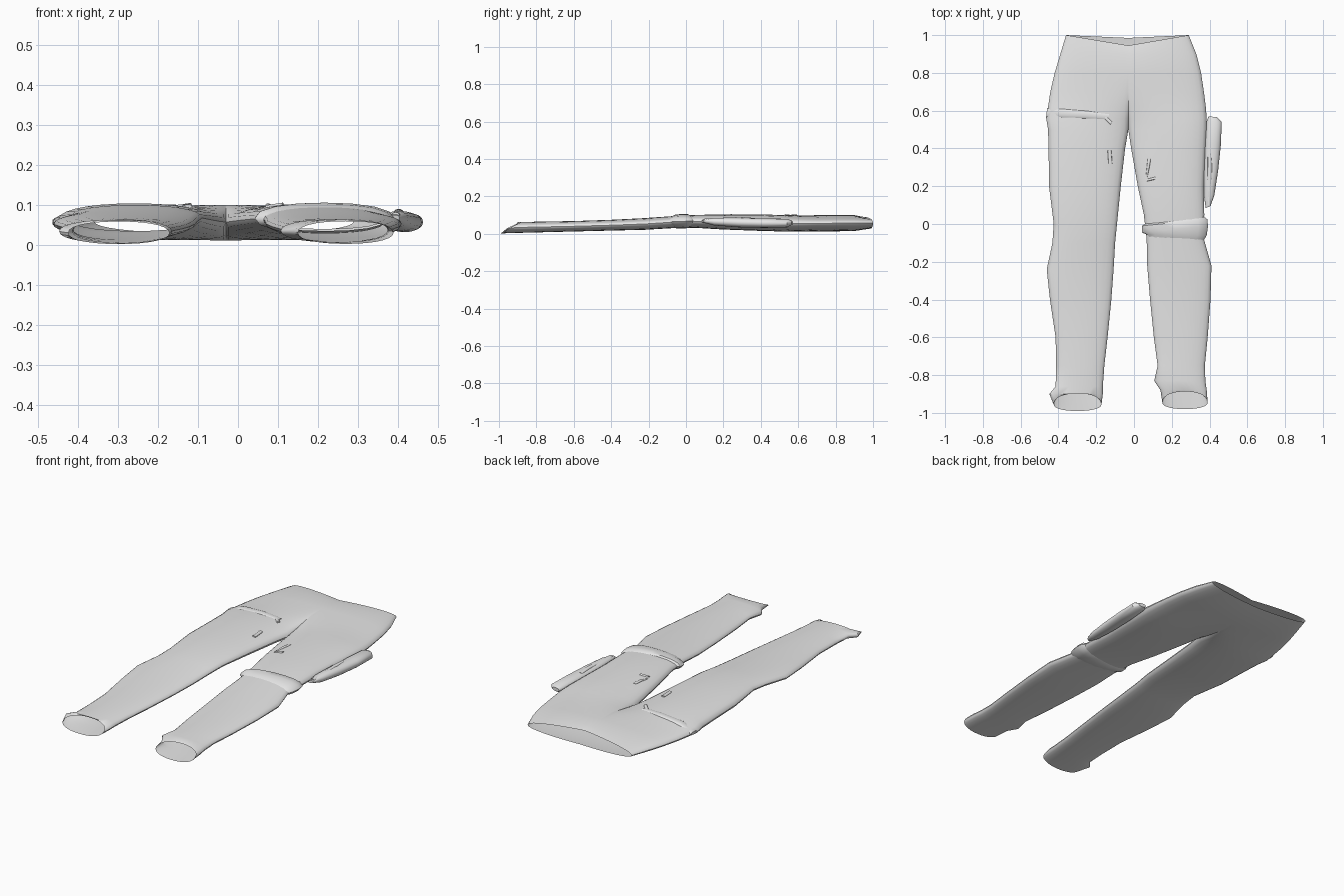
import bpy, bmesh, math

old = bpy.data.objects.get("Cube")
if old:
    bpy.data.objects.remove(old, do_unlink=True)

# One cloth colour for everything
cloth = bpy.data.materials.new("grey_cloth")
cloth.use_nodes = True
cloth.diffuse_color = (0.8, 0.8, 0.8, 1)
cloth.node_tree.nodes["Principled BSDF"].inputs["Base Color"].default_value = (0.8, 0.8, 0.8, 1)

STEPS = 14
CENTRE = -0.03

# Height of the lower and upper cloth layers along the length
HEIGHTS = [(-1, 0, .055), (-.9, .005, .063), (-.5, .015, .07), (-.2, .022, .085), (0, .035, .1),
           (.25, .02, .105), (.6, .01, .1), (.9, .015, .1), (1, .028, .09)]


def layers(y):
    for (a, lo0, hi0), (b, lo1, hi1) in zip(HEIGHTS, HEIGHTS[1:]):
        if y <= b:
            t = (y - a) / (b - a)
            return lo0 + (lo1 - lo0) * t, hi0 + (hi1 - hi0) * t
    return HEIGHTS[-1][1:]


def rounded(d, power=2.2):
    return max(0, 1 - abs(d) ** power) ** (1 / power)


def finish(bm, name):
    bmesh.ops.remove_doubles(bm, verts=bm.verts, dist=0.0004)
    bmesh.ops.recalc_face_normals(bm, faces=bm.faces)
    mesh = bpy.data.meshes.new(name)
    bm.to_mesh(mesh)
    bm.free()
    mesh.materials.append(cloth)
    obj = bpy.data.objects.new(name, mesh)
    bpy.context.collection.objects.link(obj)
    bpy.ops.object.select_all(action='DESELECT')
    obj.select_set(True)
    bpy.context.view_layer.objects.active = obj
    bpy.ops.object.shade_smooth_by_angle(angle=math.radians(40))
    return obj


def bridge(bm, rings):
    for a, b in zip(rings, rings[1:]):
        for i in range(len(a) - 1):
            bm.faces.new((a[i], a[i + 1], b[i + 1], b[i]))


def trouser_half(bm, rows):
    """Rows of (y, outer x, inner x); the inner seam is open above the crotch."""
    rings = []
    for n, (y, outer, inner) in enumerate(rows):
        lo, hi = layers(y)
        mid, half = (lo + hi) / 2, (hi - lo) / 2
        closed = min(1, max(0, (0.68 - y) / 0.18))
        ring = []
        for i in range(2 * STEPS + 1):
            side = 1 if i <= STEPS else -1
            j = i if side > 0 else 2 * STEPS - i
            u = (1 - math.cos(math.pi * j / STEPS)) / 2
            leg, hip = rounded(2 * u - 1), rounded(u)
            thick = leg * closed + hip * (1 - closed)
            yy = y
            if n == 0:                       # waist dips to the middle
                yy -= (0.055 if side > 0 else 0.015) * (1 - u)
            if n == len(rows) - 1:           # slanted ankle opening
                yy += leg * (0.058 if side > 0 else -0.035)
            ring.append(bm.verts.new((inner + (outer - inner) * u, yy, mid + side * half * thick)))
        rings.append(ring)
    bridge(bm, rings)


def cloth_tube(name, path, cap=True):
    """Closed soft tube through stations (x0, x1, y0, y1, low z, high z)."""
    bm = bmesh.new()
    rings = []
    for x0, x1, y0, y1, lo, hi in path:
        ring = []
        for i in range(17):
            a = 2 * math.pi * (i % 16) / 16
            u = (1 - math.cos(a)) / 2
            z = (lo + hi) / 2 + math.copysign(rounded(2 * u - 1), math.sin(a)) * (hi - lo) / 2
            ring.append(bm.verts.new((x0 + (x1 - x0) * u, y0 + (y1 - y0) * u, z)))
        rings.append(ring)
    bridge(bm, rings)
    if cap:
        for ring in (rings[0], rings[-1]):
            bm.faces.new(ring[:-1])
    return finish(bm, name)


# Trousers: right half, then left half, welded along the centre seam
right_rows = [(1, -.36, CENTRE), (.9, -.39, CENTRE), (.8, -.42, CENTRE), (.7, -.443, CENTRE),
              (.62, -.455, CENTRE), (.56, -.465, CENTRE), (.5, -.455, CENTRE), (.4, -.452, -.047),
              (.2, -.45, -.07), (0, -.425, -.09), (-.1, -.432, -.1), (-.24, -.462, -.108),
              (-.4, -.445, -.12), (-.6, -.415, -.14), (-.75, -.412, -.157), (-.86, -.415, -.165),
              (-.9, -.448, -.165), (-.955, -.425, -.172)]
left_rows = [(1, .29, CENTRE), (.9, .33, CENTRE), (.8, .355, CENTRE), (.7, .37, CENTRE),
             (.62, .38, CENTRE), (.56, .385, CENTRE), (.5, .385, CENTRE), (.4, .38, -.015),
             (.2, .37, .02), (.05, .372, .052), (-.08, .37, .067), (-.22, .41, .07),
             (-.4, .405, .085), (-.6, .39, .105), (-.75, .375, .125), (-.83, .378, .107),
             (-.88, .385, .14), (-.945, .39, .15)]
bm = bmesh.new()
for rows in (right_rows, left_rows):
    trouser_half(bm, rows)
trousers = finish(bm, "trousers")

# Folded cloth roll round the left knee
cloth_tube("knee_fold", [(.055, .37, .0, .04, .04, .095), (.042, .388, -.01, .025, .03, .106),
                         (.042, .392, -.045, -.01, .028, .106), (.065, .385, -.055, -.06, .03, .102),
                         (.07, .37, -.075, -.085, .035, .092)], cap=False)

# Side pouch hanging off the left thigh
cloth_tube("side_pouch", [(.395, .44, .57, .565, .05, .07), (.385, .464, .545, .54, .035, .08),
                          (.375, .46, .42, .42, .032, .082), (.37, .445, .28, .28, .035, .085),
                          (.37, .425, .15, .15, .045, .085), (.38, .405, .085, .095, .06, .075)])
cloth_tube("pouch_flap", [(.39, .41, .37, .37, .07, .084), (.39, .415, .3, .3, .07, .09),
                          (.385, .405, .1, .1, .065, .082)])

# Small raised creases and torn flaps on the thighs
creases = {
    "left_tear_side": [(.062, .072, .25, .25, .085, .096), (.068, .082, .3, .3, .09, .104),
                       (.072, .09, .345, .345, .09, .1)],
    "left_tear_edge": [(.068, .075, .225, .24, .085, .1), (.11, .115, .235, .25, .09, .106)],
    "right_tear": [(-.135, -.115, .32, .32, .09, .102), (-.14, -.12, .39, .39, .09, .103)],
    "right_crease": [(-.16, -.15, .56, .575, .09, .1), (-.125, -.115, .525, .54, .09, .105)],
    "thigh_fold": [(-.465, -.46, .565, .615, .05, .065), (-.38, -.38, .56, .61, .075, .095),
                   (-.25, -.25, .555, .6, .085, .104), (-.14, -.13, .55, .585, .085, .1)],
}
for name, path in creases.items():
    cloth_tube(name, path)
